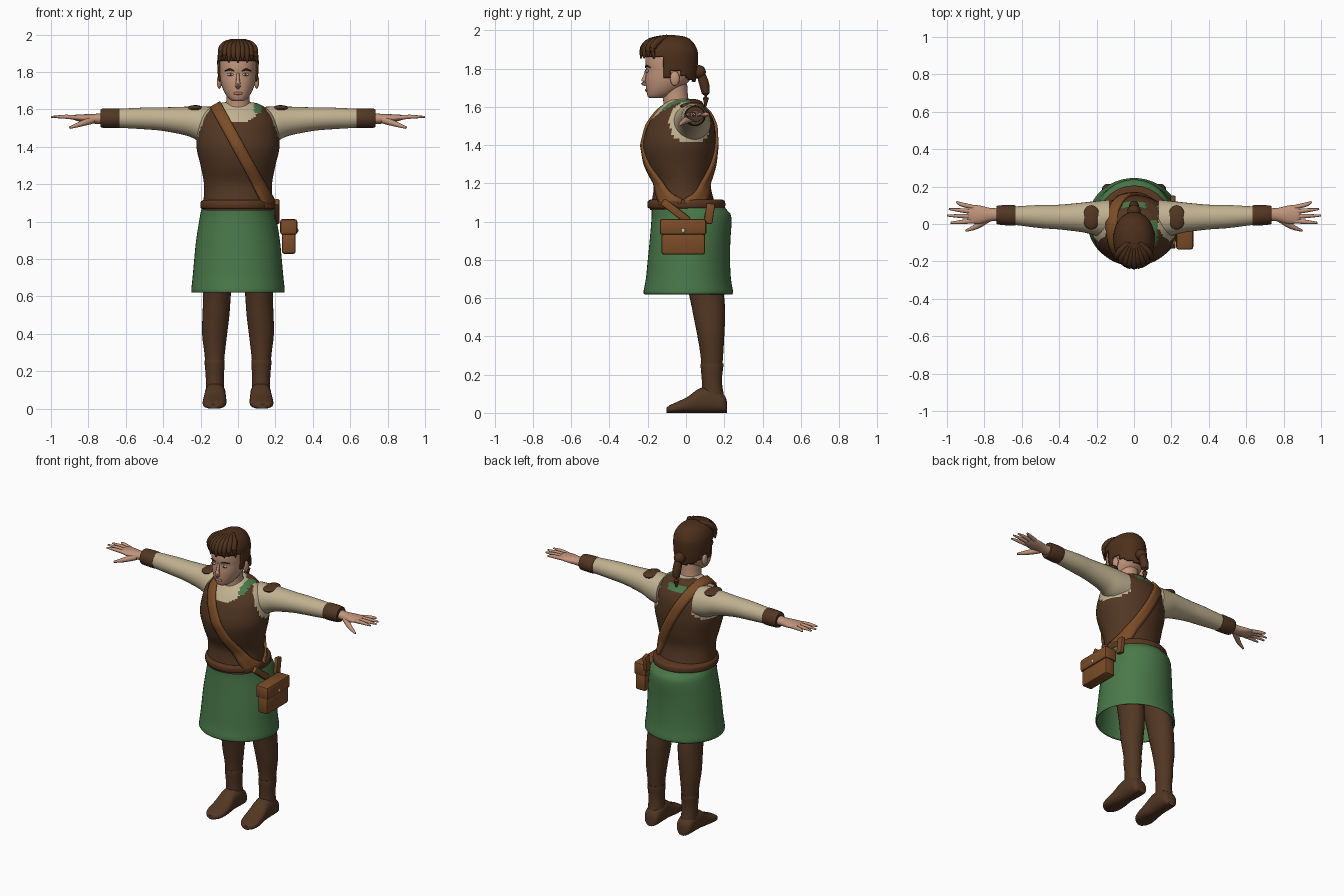
import bpy, bmesh, math
from mathutils import Vector

if "Cube" in bpy.data.objects:
    bpy.data.objects.remove(bpy.data.objects["Cube"])


def material(name, rgb):
    m = bpy.data.materials.new(name)
    m.diffuse_color = (*rgb, 1)
    m.use_nodes = True
    m.node_tree.nodes["Principled BSDF"].inputs["Base Color"].default_value = m.diffuse_color
    return m


BROWN = material("dark_brown_cloth", (0.085, 0.038, 0.017))
CREAM = material("cream_linen", (0.53, 0.44, 0.28))
GREEN = material("green_cloth", (0.068, 0.19, 0.068))
SKIN = material("skin", (0.54, 0.30, 0.20))
HAIR = material("hair_brown", (0.075, 0.029, 0.011))
TAN = material("tan_leather", (0.20, 0.072, 0.02))
BELT = material("belt_leather", (0.10, 0.037, 0.015))
LIP = material("lip", (0.40, 0.18, 0.13))
METAL = material("pale_metal", (0.55, 0.52, 0.47))


def finish(name, bm, mats, rule=None):
    bmesh.ops.recalc_face_normals(bm, faces=bm.faces)
    me = bpy.data.meshes.new(name)
    for m in (mats if isinstance(mats, list) else [mats]):
        me.materials.append(m)
    if rule:
        for f in bm.faces:
            f.material_index = rule(f.calc_center_median())
    bm.to_mesh(me)
    bm.free()
    ob = bpy.data.objects.new(name, me)
    bpy.context.collection.objects.link(ob)
    return ob


def skin_rings(bm, loops, caps=True):
    vs = [[bm.verts.new(p) for p in l] for l in loops]
    n = len(vs[0])
    for a, b in zip(vs, vs[1:]):
        for i in range(n):
            bm.faces.new((a[i], a[(i + 1) % n], b[(i + 1) % n], b[i]))
    if caps:
        bm.faces.new(vs[0])
        bm.faces.new(vs[-1])


def smooth_rings(r, steps):
    # Catmull-Rom interpolation between stations
    out = []
    for i in range(len(r) - 1):
        q = [r[max(i - 1, 0)], r[i], r[i + 1], r[min(i + 2, len(r) - 1)]]
        for s in range(steps):
            t = s / steps
            out.append([0.5 * (2 * b + (c - a) * t + (2 * a - 5 * b + 4 * c - d) * t * t
                               + (3 * b - a - 3 * c + d) * t ** 3) for a, b, c, d in zip(*q)])
    return out + [list(r[-1])]


def loft(name, rings, mats, axis='z', n=28, p=2.0, steps=3, caps=True, side=1, rule=None, keep=None):
    # ring = station along axis, centre u, centre v, radius u, radius v
    bm, loops = bmesh.new(), []
    for t, cu, cv, ru, rv in smooth_rings(rings, steps):
        loop = []
        for i in range(n):
            c, s = math.cos(math.tau * i / n), math.sin(math.tau * i / n)
            u = cu + ru * math.copysign(abs(c) ** (2 / p), c)
            v = cv + rv * math.copysign(abs(s) ** (2 / p), s)
            x, y, z = {'z': (u, v, t), 'x': (t, u, v), 'y': (u, t, v)}[axis]
            loop.append((side * x, y, z))
        loops.append(loop)
    skin_rings(bm, loops, caps)
    if keep:
        bad = [f for f in bm.faces if not keep(f.calc_center_median())]
        bmesh.ops.delete(bm, geom=bad, context='FACES')
    return finish(name, bm, mats, rule)


def fb(z, rx, yf, yb):
    return (z, 0, (yf + yb) / 2, rx, (yb - yf) / 2)


def tube(name, pts, radii, mat, n=10, steps=3):
    bm, loops = bmesh.new(), []
    path = smooth_rings([(*p, r) for p, r in zip(pts, radii)], steps)
    P = [Vector(q[:3]) for q in path]
    for i, q in enumerate(path):
        rot = (P[min(i + 1, len(P) - 1)] - P[max(i - 1, 0)]).to_track_quat('Z', 'Y')
        loops.append([P[i] + rot @ Vector((math.cos(a) * q[3], math.sin(a) * q[3], 0))
                      for a in (math.tau * k / n for k in range(n))])
    skin_rings(bm, loops)
    return finish(name, bm, mat)


def ball(name, loc, rad, mat):
    bm = bmesh.new()
    bmesh.ops.create_uvsphere(bm, u_segments=18, v_segments=12, radius=1)
    bmesh.ops.scale(bm, vec=rad, verts=bm.verts)
    bmesh.ops.translate(bm, vec=loc, verts=bm.verts)
    return finish(name, bm, mat)


def box(name, lo, hi, mat, bevel=0.008, rot_x=0):
    bm = bmesh.new()
    bmesh.ops.create_cube(bm, size=1)
    bmesh.ops.scale(bm, vec=[b - a for a, b in zip(lo, hi)], verts=bm.verts)
    bmesh.ops.bevel(bm, geom=bm.edges[:], offset=bevel, segments=2, affect='EDGES', profile=0.5)
    ob = finish(name, bm, mat)
    ob.location = [(a + b) / 2 for a, b in zip(lo, hi)]
    ob.rotation_euler.x = rot_x
    return ob


def thicken(ob, t, offset=-1):
    m = ob.modifiers.new("thickness", 'SOLIDIFY')
    m.thickness, m.offset = t, offset


# Torso: vest with neckline, armholes and collar patches
torso = [fb(*r) for r in [
    (1.06, .19, -.19, .17), (1.10, .185, -.18, .15), (1.2, .182, -.17, .128), (1.3, .20, -.208, .145),
    (1.4, .222, -.225, .155), (1.5, .213, -.2, .15), (1.56, .195, -.165, .13), (1.6, .16, -.13, .10),
    (1.63, .11, -.10, .08), (1.64, .06, -.09, .05)]]


def vest_rule(c):
    if c.y > .05 and abs(c.x) < .065 and 1.572 < c.z < 1.61:
        return 2
    if c.y < .02 and .085 < c.x < .125 and c.z > 1.585:
        return 2
    if c.y < 0 and (c.x / .115) ** 2 + ((c.z - 1.62) / .09) ** 2 < 1:
        return 1
    if abs(c.x) > .13 and ((c.y - .025) / .115) ** 2 + ((c.z - 1.52) / .11) ** 2 < 1:
        return 1
    return 0


loft("vest", torso, [BROWN, CREAM, GREEN], n=72, steps=6, rule=vest_rule)

# Belt and skirt
loft("belt", [fb(1.068, .188, -.188, .19), fb(1.075, .2, -.2, .204), fb(1.105, .2, -.2, .204),
              fb(1.115, .186, -.186, .19)], BELT, n=48)
skirt = loft("skirt", [fb(*r) for r in [
    (1.09, .185, -.18, .19), (1.06, .197, -.18, .215), (1.02, .205, -.18, .238), (.9, .224, -.19, .232),
    (.8, .234, -.2, .23), (.7, .243, -.21, .235), (.635, .25, -.222, .246), (.62, .246, -.218, .242)]],
    GREEN, n=48, caps=False)
thicken(skirt, .008)

# Shoulder strap following the torso, down the front and up the back


def surface_y(x, z, sgn):
    z = min(max(z, torso[0][0]), torso[-1][0])
    for a, b in zip(torso, torso[1:]):
        if z <= b[0]:
            t = (z - a[0]) / (b[0] - a[0])
            cy, rx, ry = (a[k] + (b[k] - a[k]) * t for k in (2, 3, 4))
            return cy + sgn * (ry * math.sqrt(max(0, 1 - (x / rx) ** 2)) + .008)


bm, strap = bmesh.new(), []
for sgn in (-1, 1):
    ts = [i / 24 for i in range(25)]
    for t in (ts[::-1] if sgn < 0 else ts):
        x, z = -.12 + .295 * t, 1.622 - .54 * t
        strap.append([bm.verts.new((x + k * .027, surface_y(x + k * .027, z + k * .015, sgn), z + k * .015))
                      for k in (-1, -.33, .33, 1)])
for a, b in zip(strap, strap[1:]):
    for k in range(3):
        bm.faces.new((a[k], a[k + 1], b[k + 1], b[k]))
thicken(finish("shoulder_strap", bm, TAN), .016, 0)

# Pouch with lid, buckle and hangers
box("pouch_body", (.235, -.128, .828), (.308, .1, .94), TAN, .012)
box("pouch_lid", (.225, -.137, .93), (.317, .107, 1.014), TAN, .014)
ball("pouch_buckle", (.317, -.015, .953), (.006, .01, .012), METAL)
box("front_hanger", (.195, -.14, 1.035), (.222, .03, 1.075), TAN, .006, -.65)
box("back_hanger", (.195, .1, .99), (.222, .145, 1.095), TAN, .006, -.15)

for s, tag in ((1, "left"), (-1, "right")):
    # Sleeve, shoulder patch and cuff
    loft(tag + "_sleeve", [(.13, .03, 1.515, .1, .098), (.2, .03, 1.522, .093, .095),
                           (.27, .035, 1.537, .08, .078), (.4, .037, 1.548, .066, .063),
                           (.5, .04, 1.552, .062, .058), (.65, .045, 1.553, .048, .05)],
         CREAM, 'x', side=s)
    ball(tag + "_shoulder_patch", (s * .228, .035, 1.604), (.047, .066, .019), BROWN)
    loft(tag + "_cuff", [(.633, .046, 1.553, .046, .046), (.642, .046, 1.553, .055, .053),
                         (.725, .048, 1.553, .051, .051), (.735, .048, 1.553, .04, .04)],
         BROWN, 'x', side=s)
    # Hand and fingers
    loft(tag + "_palm", [(.72, .05, 1.551, .034, .03), (.77, .05, 1.55, .036, .026),
                         (.83, .05, 1.553, .05, .021), (.875, .052, 1.557, .047, .014),
                         (.89, .052, 1.557, .036, .008)], SKIN, 'x', side=s)
    for i, (y0, x1, y1) in enumerate([(.016, .982, .006), (.04, .999, .045), (.065, .99, .08), (.09, .95, .118)]):
        tube(f"{tag}_finger_{i + 1}", [(s * .86, y0, 1.556), (s * .92, (y0 + y1) / 2, 1.561),
                                       (s * x1, y1, 1.56)], (.012, .0115, .005), SKIN)
    tube(tag + "_thumb", [(s * .78, .03, 1.543), (s * .84, -.012, 1.523), (s * .9, -.036, 1.502)],
         (.02, .015, .006), SKIN)
    # Leg and boot
    loft(tag + "_leg", [(.95, .1, .05, .085, .11), (.6, .113, .11, .074, .09), (.5, .118, .122, .072, .082),
                        (.4, .125, .13, .067, .07), (.3, .125, .135, .055, .059),
                        (.22, .125, .135, .048, .053)], BROWN, side=s)
    loft(tag + "_boot_shaft", [(.258, .125, .136, .048, .053), (.252, .125, .136, .054, .06),
                               (.18, .124, .135, .049, .053), (.12, .123, .138, .049, .055),
                               (.05, .122, .14, .052, .068)], BROWN, side=s)
    loft(tag + "_boot_foot", [(y, cx, h / 2, rx, h / 2) for y, cx, rx, h in [
        (.214, .12, .03, .06), (.195, .12, .05, .1), (.13, .121, .056, .135), (.07, .123, .056, .128),
        (.01, .124, .062, .085), (-.05, .127, .062, .056), (-.085, .129, .048, .04), (-.102, .13, .022, .026)]],
        BROWN, 'y', p=2.5, side=s)
    # Ears, eyes and brows
    ball(tag + "_ear", (s * .1, -.058, 1.748), (.013, .025, .038), SKIN)
    ball(tag + "_eye", (s * .041, -.203, 1.787), (.019, .008, .008), METAL)
    ball(tag + "_iris", (s * .041, -.2095, 1.787), (.006, .003, .007), HAIR)
    tube(tag + "_brow", [(s * .02, -.212, 1.806), (s * .045, -.207, 1.814), (s * .07, -.187, 1.806)],
         (.003, .005, .003), HAIR, 8)

# Neck and head
loft("neck", [(1.57, 0, -.04, .085, .085), (1.61, 0, -.048, .07, .07), (1.65, 0, -.055, .062, .066),
              (1.72, 0, -.06, .062, .066)], SKIN)
loft("head", [fb(*r) for r in [
    (1.645, .025, -.19, -.13), (1.655, .046, -.2, -.09), (1.69, .072, -.208, -.03), (1.74, .091, -.212, .02),
    (1.79, .098, -.209, .042), (1.82, .1, -.213, .05), (1.87, .1, -.208, .05), (1.92, .085, -.18, .03),
    (1.95, .045, -.13, -.02)]], SKIN, p=2.2, n=36)
tube("nose", [(0, -.206, 1.795), (0, -.216, 1.755), (0, -.222, 1.727), (0, -.208, 1.716)],
     (.007, .010, .015, .008), SKIN)
ball("lips", (0, -.206, 1.686), (.026, .008, .008), LIP)


# Hair cap cut to a hairline around face and ears
def hairline(c):
    y = c.y
    low = 1.865 if y < -.115 else 1.755 if y < -.085 else 1.785 if y < -.03 else 1.77 - .5 * (y + .03)
    return c.z > low


cap = loft("hair_cap", [fb(*r) for r in [
    (1.68, .075, -.2, .02), (1.72, .092, -.21, .045), (1.76, .104, -.215, .055), (1.8, .109, -.22, .06),
    (1.86, .111, -.226, .063), (1.9, .106, -.222, .058), (1.94, .085, -.195, .035), (1.965, .052, -.15, 0),
    (1.975, .012, -.1, -.06)]], HAIR, p=2.1, n=48, steps=4, keep=hairline)
thicken(cap, .012)

# Fringe locks fanning from the crown
for i in range(9):
    a = (i - 4) / 4
    tube(f"fringe_lock_{i + 1}", [(a * .03, -.1, 1.966), (a * .075, -.185 + .04 * a * a, 1.944),
                                  (a * .092, -.225 + .05 * a * a, 1.905),
                                  (a * .1, -.236 + .07 * a * a, 1.852 + .012 * (i % 2))],
         (.012, .018, .017, .004), HAIR)

# Bun and hanging tail
ball("hair_bun", (0, .068, 1.782), (.036, .036, .036), HAIR)
tube("hair_tail", [(0, .07, 1.79), (0, .092, 1.73), (0, .103, 1.67), (0, .102, 1.602)],
     (.02, .027, .022, .005), HAIR)

# Smooth shading with sharp edges kept
for o in bpy.context.scene.objects:
    o.select_set(True)
    bpy.context.view_layer.objects.active = o
bpy.ops.object.shade_smooth_by_angle(angle=math.radians(40))
